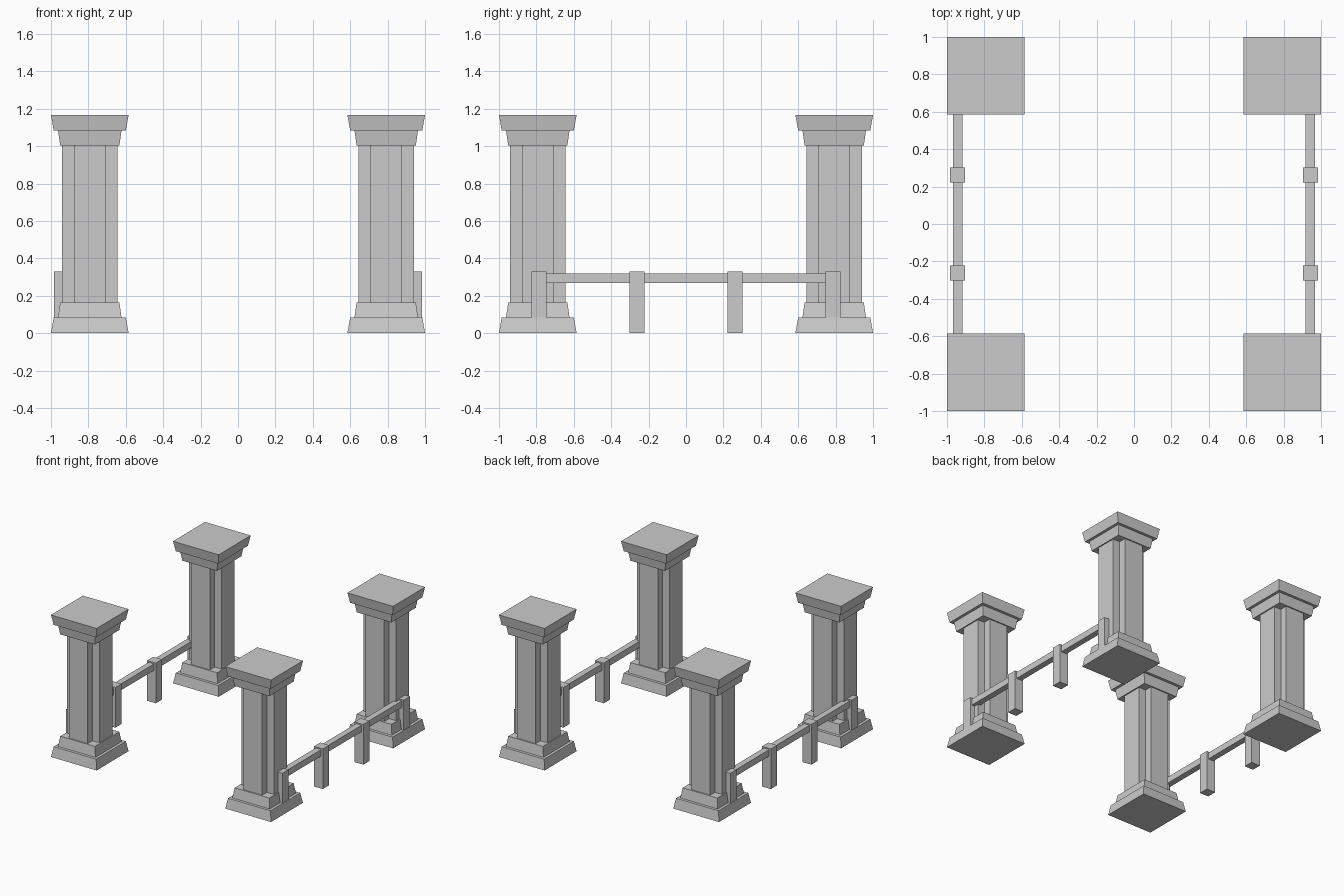
import bpy, bmesh

if "Cube" in bpy.data.objects:
    bpy.data.objects.remove(bpy.data.objects["Cube"])

C = 0.7925  # pillar centre offset in x and y


def loft(name, rings, loc):
    """Closed solid through a stack of (outline points, z) rings."""
    bm = bmesh.new()
    loops = [[bm.verts.new((x, y, z)) for x, y in pts] for pts, z in rings]
    n = len(loops[0])
    bm.faces.new(loops[0][::-1])
    bm.faces.new(loops[-1])
    for a, b in zip(loops, loops[1:]):
        for i in range(n):
            j = (i + 1) % n
            bm.faces.new((a[i], a[j], b[j], b[i]))
    bmesh.ops.recalc_face_normals(bm, faces=bm.faces)
    me = bpy.data.meshes.new(name)
    bm.to_mesh(me)
    bm.free()
    ob = bpy.data.objects.new(name, me)
    ob.location = loc
    bpy.context.collection.objects.link(ob)
    return ob


def rect(a, b):
    return [(-a, -b), (a, -b), (a, b), (-a, b)]


def square(h):
    return rect(h, h)


def cross(a, w):
    return [(-w, -a), (w, -a), (w, -w), (a, -w), (a, w), (w, w),
            (w, a), (-w, a), (-w, w), (-a, w), (-a, -w), (-w, -w)]


# Stepped, tapered plinth and its mirrored profile for the capital
base = [(0.2075, 0), (0.193, 0.083), (0.170, 0.083), (0.158, 0.165)]
cap = [(h, 1.167 - z) for h, z in reversed(base)]

for sx in (-1, 1):
    # Corner pillars: base, cross-section shaft, capital
    for sy in (-1, 1):
        loc = (sx * C, sy * C, 0)
        loft("pillar_base", [(square(h), z) for h, z in base], loc)
        loft("pillar_shaft", [(cross(0.148, 0.085), z) for z in (0.165, 1.002)], loc)
        loft("pillar_capital", [(square(h), z) for h, z in cap], loc)
    # Side fence: four posts and a rail
    for i in range(4):
        loft("fence_post", [(square(0.04), z) for z in (0, 0.33)],
             (sx * 0.943, -0.787 + i * 0.5247, 0))
    loft("fence_rail", [(rect(0.025, 0.787), z) for z in (0.267, 0.32)],
         (sx * 0.943, 0, 0))
